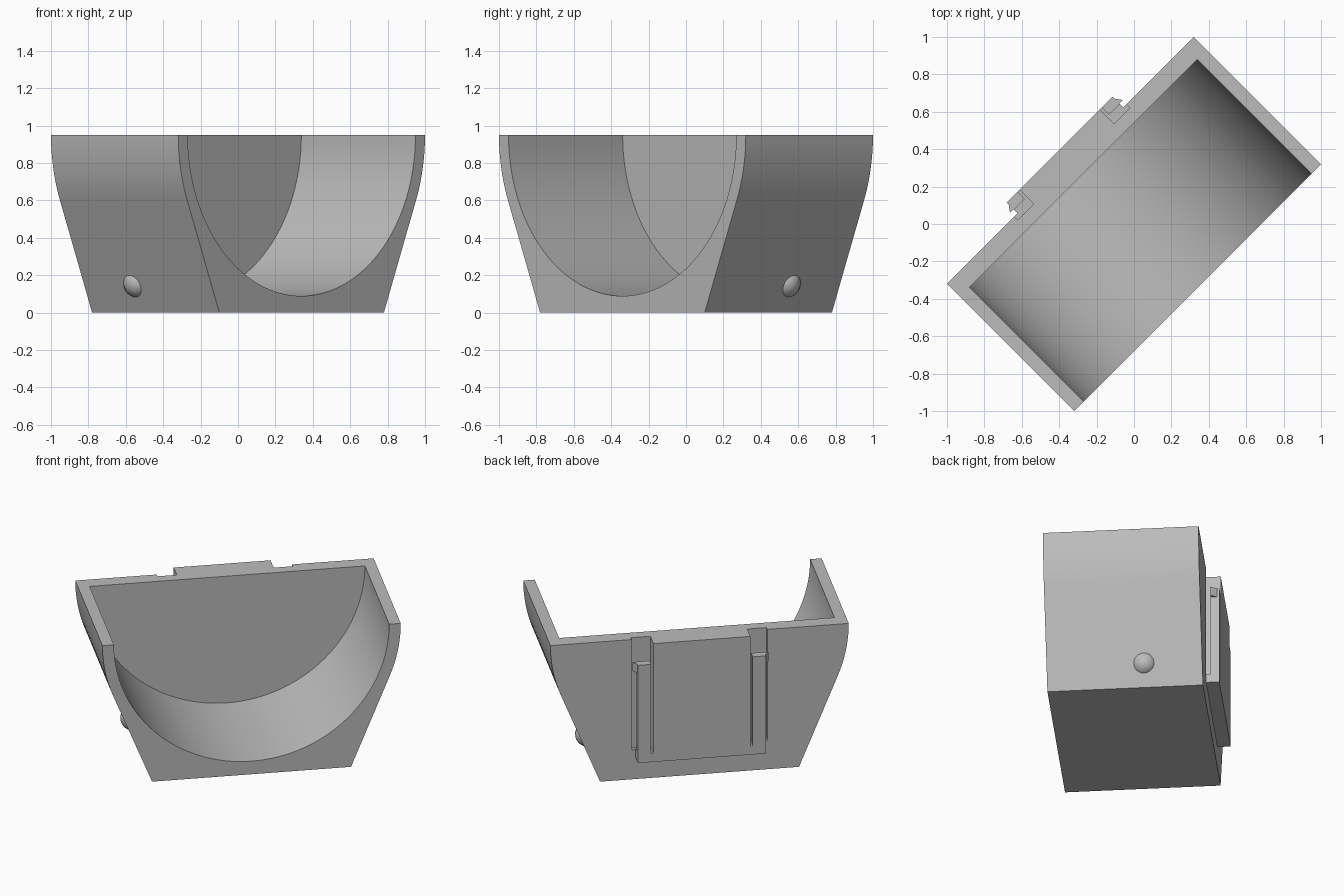
import bpy, bmesh, math

if "Cube" in bpy.data.objects:
    bpy.data.objects.remove(bpy.data.objects["Cube"])

TURN = math.radians(45)      # the whole model stands diagonally
H = 0.95                     # overall height, also the bowl's axis height
HALF = 0.481                 # half depth of the body
R_OUT, R_IN = 0.933, 0.861

grey = bpy.data.materials.new("grey")
grey.diffuse_color = (0.5, 0.5, 0.5, 1)
grey.use_nodes = True
grey.node_tree.nodes["Principled BSDF"].inputs["Base Color"].default_value = grey.diffuse_color


def extrude(name, pts, vec, smooth=False):
    """Extrude a closed polygon of 3D points along vec."""
    bm = bmesh.new()
    face = bm.faces.new([bm.verts.new(p) for p in pts])
    res = bmesh.ops.extrude_face_region(bm, geom=[face])
    bmesh.ops.translate(bm, vec=vec, verts=[v for v in res["geom"] if isinstance(v, bmesh.types.BMVert)])
    bmesh.ops.recalc_face_normals(bm, faces=bm.faces)
    return finish(name, bm, smooth)


def finish(name, bm, smooth=False):
    me = bpy.data.meshes.new(name)
    bm.to_mesh(me)
    bm.free()
    me.materials.append(grey)
    ob = bpy.data.objects.new(name, me)
    bpy.context.collection.objects.link(ob)
    ob.rotation_euler.z = TURN
    if smooth:
        shade(ob)
    return ob


def shade(ob):
    bpy.ops.object.select_all(action='DESELECT')
    ob.select_set(True)
    bpy.context.view_layer.objects.active = ob
    bpy.ops.object.shade_smooth_by_angle(angle=math.radians(30))


def slab(name, x0, x1, y0, y1, z0, z1):
    x0, x1 = sorted((x0, x1))
    pts = [(x0, y0, z0), (x1, y0, z0), (x1, y1, z0), (x0, y1, z0)]
    return extrude(name, pts, (0, 0, z1 - z0))


def cut(ob, cutter):
    mod = ob.modifiers.new("cut", 'BOOLEAN')
    mod.operation, mod.solver, mod.object = 'DIFFERENCE', 'EXACT', cutter
    bpy.ops.object.select_all(action='DESELECT')
    bpy.context.view_layer.objects.active = ob
    ob.select_set(True)
    bpy.ops.object.modifier_apply(modifier=mod.name)
    bpy.data.objects.remove(cutter)


# Body: flat base, straight flanks running tangent into arcs at the rim
arc = [math.radians(22) * i / 12 for i in range(13)]
right = [(0.622, 0.0)] + [(R_OUT * math.cos(a), H - R_OUT * math.sin(a)) for a in reversed(arc)]
profile = right + [(-x, z) for x, z in reversed(right)]
body = extrude("body", [(x, -HALF, z) for x, z in profile], (0, 2 * HALF, 0))

# Half-round bowl, open at the front and top, leaving a back wall
N = 64
bowl = [(R_IN * math.cos(math.pi * i / N), -0.6, H - R_IN * math.sin(math.pi * i / N)) for i in range(N + 1)]
bowl += [(-R_IN, -0.6, 1.2), (R_IN, -0.6, 1.2)]
cut(body, extrude("bowl_cutter", bowl, (0, 0.982, 0)))

# Shallow pockets in the back wall behind the clips
for s in (-1, 1):
    cut(body, slab("pocket_cutter", s * 0.303, s * 0.424, 0.454, 0.6, 0.20, 1.1))
shade(body)

# Back plate: tall centre and a wider foot, as one stepped outline
outline = [(0.40, 0.146), (0.40, 0.205), (0.303, 0.205), (0.303, H)]
outline += [(-x, z) for x, z in reversed(outline)]
extrude("back_plate", [(x, 0.48, z) for x, z in outline], (0, 0.083, 0))

for s, side in ((-1, "left"), (1, "right")):
    # Spring clip rising from the foot, with a small tooth at its top
    slab(side + "_clip", s * 0.318, s * 0.40, 0.507, 0.563, 0.20, 0.81)
    tooth = [(s * 0.395, 0.511, 0.75), (s * 0.426, 0.511, 0.75), (s * 0.395, 0.555, 0.75)]
    extrude(side + "_clip_tooth", tooth, (0, 0, 0.06))

    # Rounded bump on the sloping flank
    bm = bmesh.new()
    bmesh.ops.create_uvsphere(bm, u_segments=24, v_segments=16, radius=0.08)
    bmesh.ops.translate(bm, vec=(s * 0.634, 0.12, 0.16), verts=bm.verts)
    finish(side + "_bump", bm, True)
